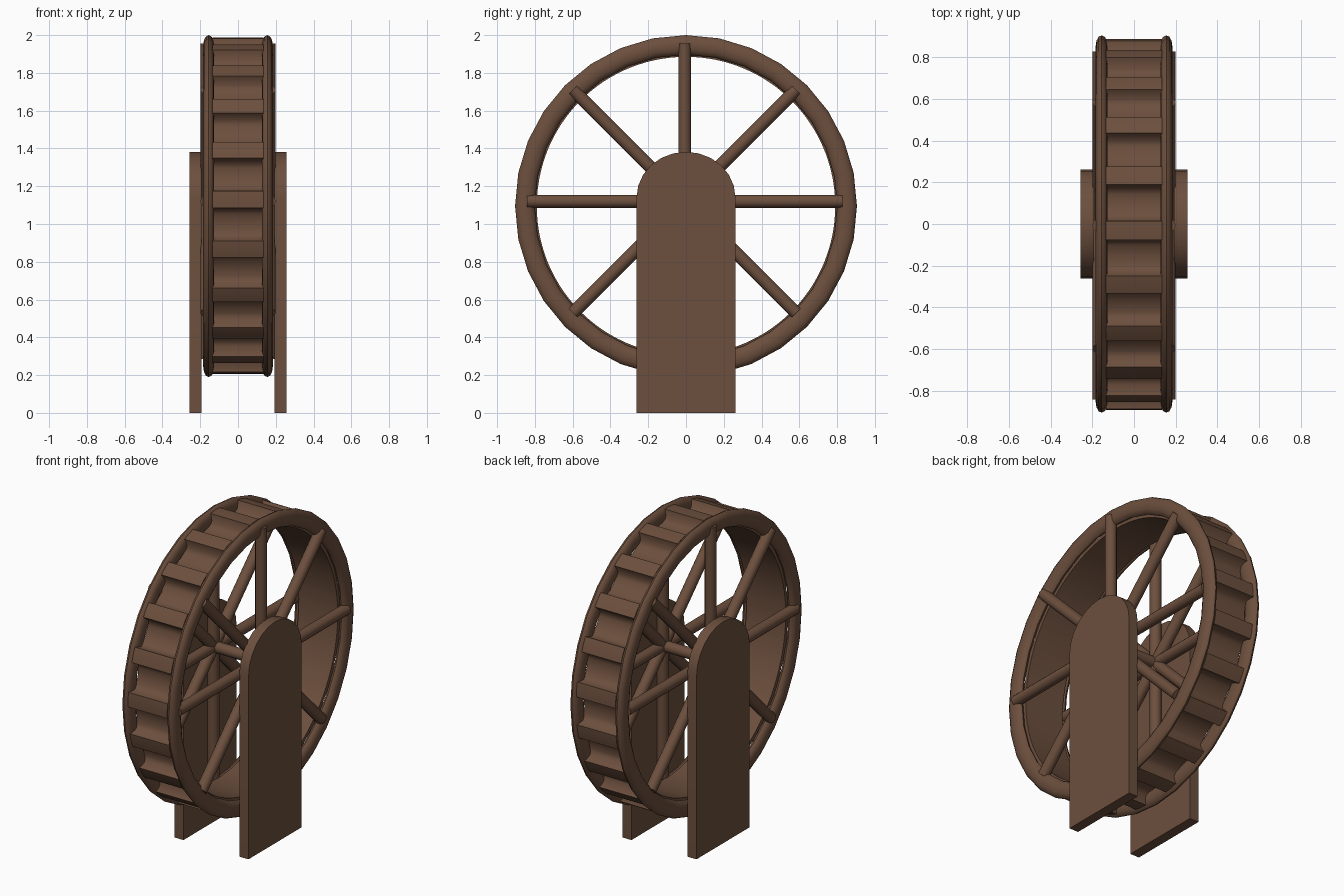
import bpy, bmesh
from math import sin, cos, pi, radians
from mathutils import Matrix, Vector

if "Cube" in bpy.data.objects:
    bpy.data.objects.remove(bpy.data.objects["Cube"])

WHEEL_Z = 1.095   # centre of rims and drum
HUB_Z = 1.12      # centre of spokes and axle

wood = bpy.data.materials.new("brown_wood")
wood.diffuse_color = (0.15, 0.078, 0.047, 1)
wood.use_nodes = True
wood.node_tree.nodes["Principled BSDF"].inputs["Base Color"].default_value = wood.diffuse_color


def finish(name, bm, angle=40):
    bmesh.ops.recalc_face_normals(bm, faces=bm.faces)
    mesh = bpy.data.meshes.new(name)
    bm.to_mesh(mesh)
    bm.free()
    ob = bpy.data.objects.new(name, mesh)
    bpy.context.collection.objects.link(ob)
    mesh.materials.append(wood)
    bpy.ops.object.select_all(action='DESELECT')
    ob.select_set(True)
    bpy.context.view_layer.objects.active = ob
    bpy.ops.object.shade_smooth_by_angle(angle=radians(angle))
    return ob


def bridge_loops(bm, loops, closed):
    """Skin closed loops of points, optionally joining last to first."""
    rings = [[bm.verts.new(p) for p in loop] for loop in loops]
    pairs = list(zip(rings, rings[1:]))
    if closed:
        pairs.append((rings[-1], rings[0]))
    for a, b in pairs:
        n = len(a)
        for i in range(n):
            j = (i + 1) % n
            bm.faces.new((a[i], a[j], b[j], b[i]))
    return rings


def cylinder(bm, start, end, radius, sides):
    d = Vector(end) - Vector(start)
    rot = d.to_track_quat('Z', 'Y').to_matrix().to_4x4()
    mid = Matrix.Translation((Vector(start) + Vector(end)) / 2)
    bmesh.ops.create_cone(bm, cap_ends=True, segments=sides, radius1=radius,
                          radius2=radius, depth=d.length, matrix=mid @ rot)


for side, label in ((-1, "left"), (1, "right")):
    # rim: ring with a flattened round section
    bm = bmesh.new()
    loops = []
    for i in range(32):
        a = 2 * pi * i / 32
        loop = []
        for k in range(12):
            t = 2 * pi * k / 12
            r = 0.853 + 0.052 * cos(t)
            loop.append((side * 0.155 + 0.029 * sin(t), r * sin(a), WHEEL_Z + r * cos(a)))
        loops.append(loop)
    bridge_loops(bm, loops, True)
    finish(label + "_rim", bm)

    # eight spokes
    bm = bmesh.new()
    x = side * 0.165
    for i in range(8):
        a = i * pi / 4
        cylinder(bm, (x, -0.007, HUB_Z),
                 (x, -0.007 + 0.835 * sin(a), HUB_Z + 0.835 * cos(a)), 0.034, 12)
    finish(label + "_spokes", bm)

    # upright support with rounded top
    bm = bmesh.new()
    outline = [(-0.262, 0), (0.262, 0)]
    outline += [(0.262 * cos(pi * i / 12), 1.14 + 0.242 * sin(pi * i / 12)) for i in range(13)]
    rings = bridge_loops(bm, [[(side * xx, y, z) for y, z in outline] for xx in (0.193, 0.256)], False)
    for ring in rings:
        bm.faces.new(ring)
    finish(label + "_support", bm)

# drum with 21 thick paddles and curved valleys between them
bm = bmesh.new()
tooth = [(-2.9, 0.89), (0, 0.892), (2.9, 0.89), (3.4, 0.835),
         (5.2, 0.817), (8.57, 0.81), (11.94, 0.817), (13.74, 0.835)]
loops = []
for i in range(21):
    for deg, r in tooth:
        a = -radians(2 + i * 360 / 21 + deg)
        loops.append([(x, q * sin(a), WHEEL_Z + q * cos(a))
                      for x, q in ((-0.135, r), (0.135, r), (0.135, 0.79), (-0.135, 0.79))])
bridge_loops(bm, loops, True)
finish("paddle_drum", bm, 50)

# axle
bm = bmesh.new()
cylinder(bm, (-0.2, -0.007, HUB_Z), (0.2, -0.007, HUB_Z), 0.034, 16)
finish("axle", bm)
